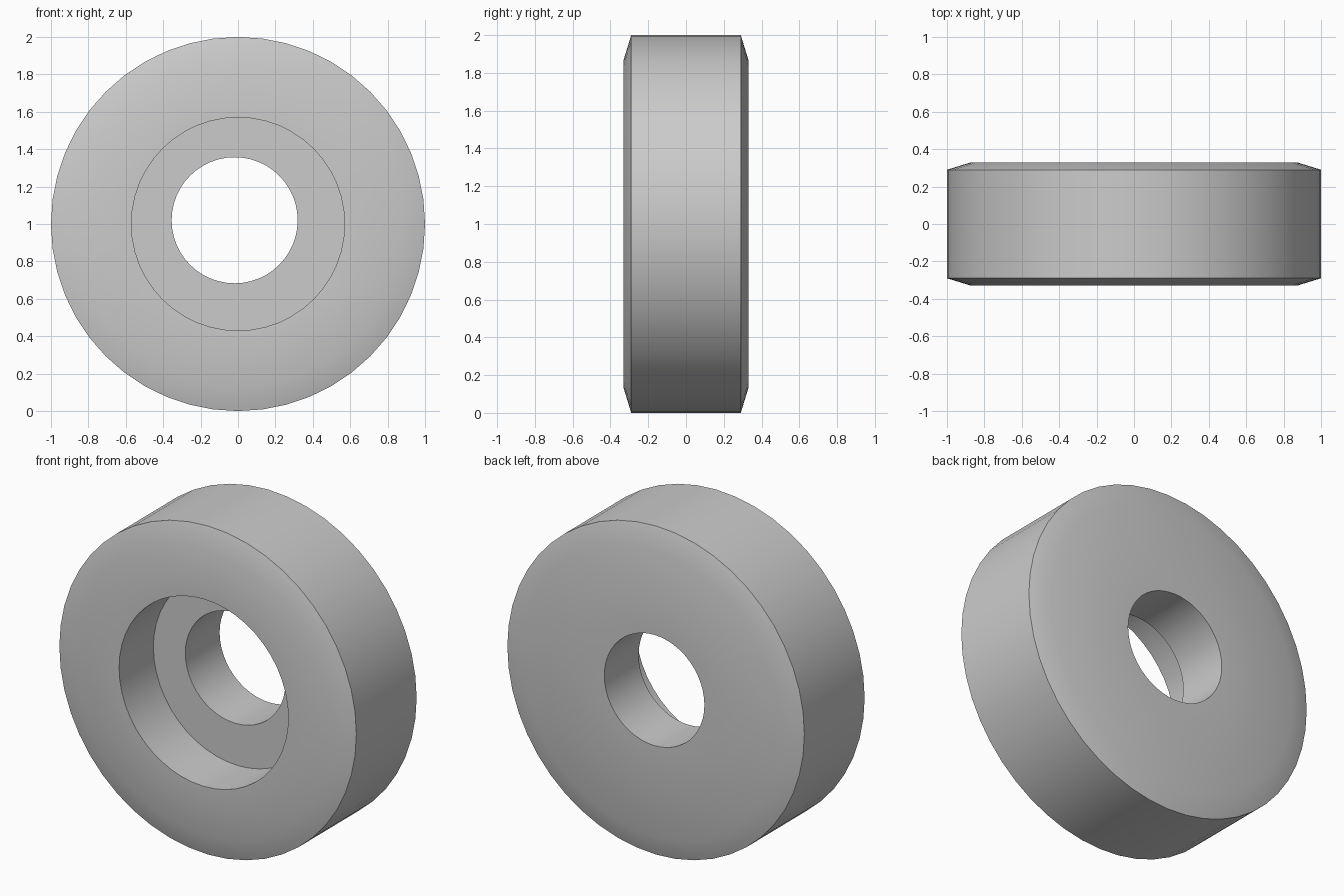
import bpy
import bmesh
import math

cube = bpy.data.objects.get("Cube")
if cube:
    bpy.data.objects.remove(cube, do_unlink=True)

SEGMENTS = 48

# Single grey material
grey = bpy.data.materials.new("plain grey")
grey.use_nodes = True
colour = (0.6, 0.6, 0.6, 1)
grey.diffuse_color = colour
grey.node_tree.nodes["Principled BSDF"].inputs["Base Color"].default_value = colour

# Closed profile: y, radius, centre x, centre z (the bore is slightly off-centre)
profile = [
    (-0.33, 0.57, 0, 1),           # counterbore mouth
    (-0.33, 0.87, 0, 1),           # front face
    (-0.29, 1.0, 0, 1),            # front chamfer
    (0.29, 1.0, 0, 1),             # rim
    (0.33, 0.87, 0, 1),            # back chamfer
    (0.33, 0.337, -0.018, 1.02),   # back face to bore
    (0.0, 0.337, -0.018, 1.02),    # bore
    (0.0, 0.57, 0, 1),             # counterbore floor
]


def ring(bm, y, radius, cx, cz):
    angles = [2 * math.pi * i / SEGMENTS for i in range(SEGMENTS)]
    return [bm.verts.new((cx + radius * math.cos(a), y, cz + radius * math.sin(a)))
            for a in angles]


# Wheel body: skin the rings into a closed loop
bm = bmesh.new()
rings = [ring(bm, *p) for p in profile]
for k, near in enumerate(rings):
    far = rings[(k + 1) % len(rings)]
    for i in range(SEGMENTS):
        j = (i + 1) % SEGMENTS
        bm.faces.new((near[i], near[j], far[j], far[i]))
bmesh.ops.recalc_face_normals(bm, faces=bm.faces)
mesh = bpy.data.meshes.new("wheel_body")
bm.to_mesh(mesh)
bm.free()
mesh.materials.append(grey)
body = bpy.data.objects.new("wheel_body", mesh)
bpy.context.collection.objects.link(body)

# Smooth walls, sharp corners
bpy.ops.object.select_all(action="DESELECT")
body.select_set(True)
bpy.context.view_layer.objects.active = body
bpy.ops.object.shade_smooth_by_angle(angle=math.radians(30))
